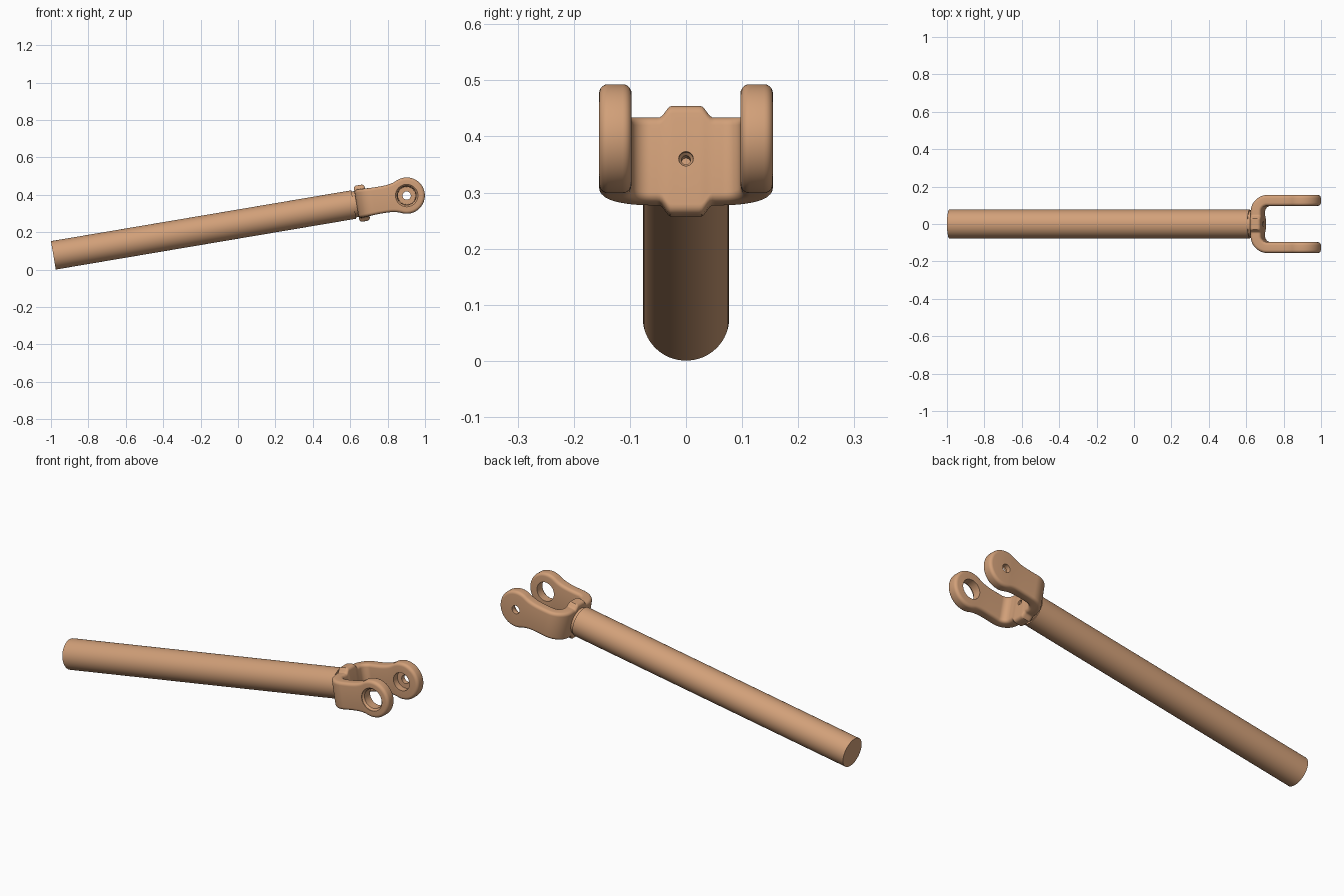
import bpy, bmesh
from math import sin, cos, pi, radians, atan2, hypot
from mathutils import Matrix, Vector

if "Cube" in bpy.data.objects:
    bpy.data.objects.remove(bpy.data.objects["Cube"])

# Local frame: x along the rod, y along the pin, origin at the pin centre
PLACE = Matrix.Translation((0.902, 0, 0.396)) @ Matrix.Rotation(-radians(9.6), 4, 'Y')

mat = bpy.data.materials.new("copper_tan")
mat.diffuse_color = (0.64, 0.35, 0.19, 1)
mat.use_nodes = True
mat.node_tree.nodes["Principled BSDF"].inputs["Base Color"].default_value = mat.diffuse_color


def finish(name, bm):
    bmesh.ops.recalc_face_normals(bm, faces=bm.faces)
    me = bpy.data.meshes.new(name)
    bm.to_mesh(me)
    bm.free()
    ob = bpy.data.objects.new(name, me)
    bpy.context.collection.objects.link(ob)
    ob.matrix_world = PLACE
    me.materials.append(mat)
    return ob


def lathe(name, profile, axis='X', n=64):
    """Solid of revolution from (position, radius) pairs, capped at both ends."""
    bm = bmesh.new()
    rings = []
    for p, r in profile:
        ring = []
        for i in range(n):
            a, b = r * cos(2 * pi * i / n), r * sin(2 * pi * i / n)
            ring.append(bm.verts.new((p, a, b) if axis == 'X' else (a, p, b)))
        rings.append(ring)
    for A, B in zip(rings, rings[1:]):
        for i in range(n):
            j = (i + 1) % n
            bm.faces.new((A[i], A[j], B[j], B[i]))
    bm.faces.new(rings[0])
    bm.faces.new(rings[-1])
    return finish(name, bm)


# Fork dimensions
HALF_W, WEB, BEND, T, RND, EYE = 0.126, -0.243, 0.061, 0.029, 0.016, 0.097
FLAT = HALF_W - BEND
S_ARC = FLAT + BEND * pi / 2
S_EYE = S_ARC - (WEB + BEND)


def bend(s, v, t):
    """Wrap the flat fork blank (length s, height v, thickness t) into a U."""
    side, s = (1 if s >= 0 else -1), abs(s)
    if s < FLAT:
        x, y = WEB - t, s
    elif s < S_ARC:
        a = (s - FLAT) / BEND
        x = WEB + BEND - (BEND + t) * cos(a)
        y = FLAT + (BEND + t) * sin(a)
    else:
        x, y = WEB + BEND + s - S_ARC, HALF_W + t
    return (x, side * y, v)


def smooth(x):
    x = min(1, max(0, x))
    return x * x * (3 - 2 * x)


def outline():
    """Upper half outline (s, height, normal) from web centre to eye tip."""
    pts = []
    s0 = S_EYE - 0.15
    phi = radians(115)
    s1, h1 = S_EYE + EYE * cos(phi), EYE * sin(phi)
    m1 = -cos(phi) / sin(phi)

    def height(s):
        if s <= s0:
            return (0.077 - 0.005 * smooth((s - 0.06) / (s0 - 0.06))
                    + 0.021 * (1 - smooth((s - 0.026) / 0.022)))
        L = s1 - s0
        x = (s - s0) / L
        return 0.072 + (h1 - 0.072) * smooth(x) + m1 * L * (x ** 3 - x ** 2)

    N = 64
    for i in range(N):
        s = s1 * i / N
        slope = 0 if s < 0.06 else (height(s + 1e-4) - height(s - 1e-4)) / 2e-4
        k = hypot(1, slope)
        pts.append((s, height(s), -slope / k, 1 / k))
    M = 28
    for i in range(M + 1):
        a = phi * (1 - i / M)
        pts.append((S_EYE + EYE * cos(a), EYE * sin(a), cos(a), sin(a)))
    return pts


# Fork: rounded-edge plate bent into a U with two eyes
half = outline()
upper = [(-s, h, -ns, nh) for s, h, ns, nh in reversed(half[1:])] + half
lower = [(s, -h, ns, -nh) for s, h, ns, nh in upper[1:-1]]
loop = upper + lower[::-1]
arc = [radians(90 * i / 5) for i in range(6)]
layers = [(RND * (1 - sin(a)), -T + RND * (1 - cos(a))) for a in arc]
layers += [(d, -t) for d, t in reversed(layers)]
bm = bmesh.new()
rings = [[bm.verts.new(bend(s - d * ns, h - d * nh, t)) for s, h, ns, nh in loop]
         for d, t in layers]
n = len(loop)
for A, B in zip(rings, rings[1:]):
    for i in range(n):
        j = (i + 1) % n
        bm.faces.new((A[i], A[j], B[j], B[i]))
nu = len(upper)
for R in (rings[0], rings[-1]):
    low = [R[0]] + R[nu:][::-1] + [R[nu - 1]]
    for i in range(nu - 1):
        quad = [R[i], R[i + 1], low[i + 1], low[i]]
        bm.faces.new(list(dict.fromkeys(quad)))
fork = finish("fork", bm)

# Pin bore: wide chamfered hole on one arm, stepped small hole on the other
bore = lathe("pin_bore_cutter", [(-0.2, 0.060), (-0.152, 0.060), (-0.143, 0.051), (0, 0.049),
                                 (0.13, 0.047), (0.13, 0.022), (0.2, 0.022)], 'Y')
# Small blind hole in the web
port = lathe("web_hole_cutter", [(-0.18, 0.013), (-0.222, 0.013), (-0.228, 0.008),
                                 (-0.254, 0.008)], 'X', 32)
bpy.context.view_layer.objects.active = fork
for cutter in (bore, port):
    mod = fork.modifiers.new(cutter.name, 'BOOLEAN')
    mod.operation = 'DIFFERENCE'
    mod.solver = 'EXACT'
    mod.object = cutter
    bpy.ops.object.modifier_apply(modifier=mod.name)
    bpy.data.objects.remove(cutter)

# Rod with a narrower neck that seats into the fork
rod = lathe("rod", [(-1.916, 0.077), (-0.287, 0.077), (-0.287, 0.070), (-0.258, 0.070)])

for ob in (fork, rod):
    bpy.ops.object.select_all(action='DESELECT')
    ob.select_set(True)
    bpy.context.view_layer.objects.active = ob
    bpy.ops.object.shade_smooth_by_angle(angle=radians(35))
